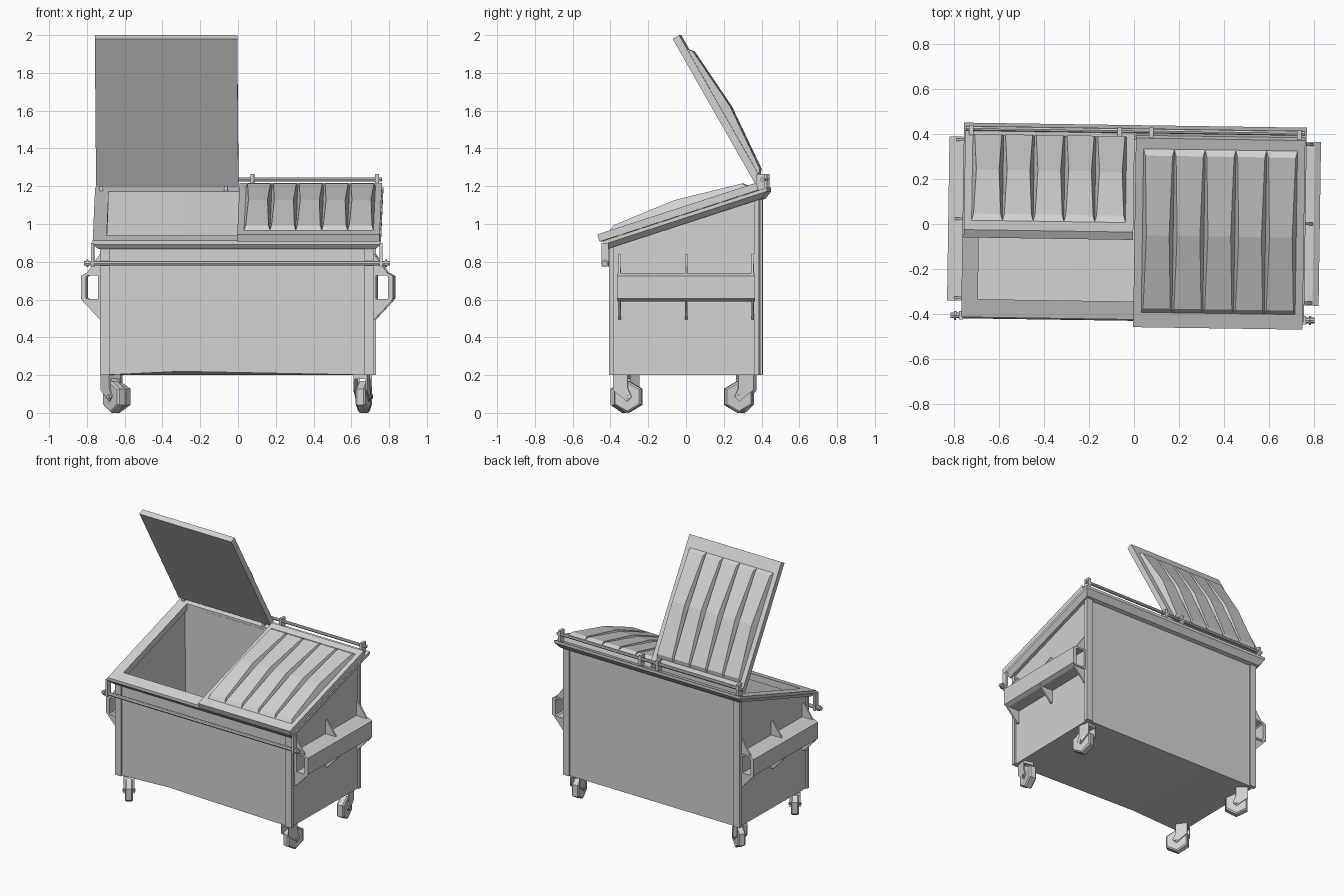
import bpy, bmesh, math
from mathutils import Vector, Matrix

if "Cube" in bpy.data.objects:
    bpy.data.objects.remove(bpy.data.objects["Cube"])

steel = bpy.data.materials.new("grey_steel")
steel.diffuse_color = (0.65, 0.65, 0.65, 1)
steel.use_nodes = True
steel.node_tree.nodes["Principled BSDF"].inputs["Base Color"].default_value = steel.diffuse_color
TURN = Matrix.Rotation(math.radians(-0.85), 4, 'Z')   # whole bin sits slightly askew


def finish(name, bm, matrix=Matrix()):
    bmesh.ops.transform(bm, matrix=TURN @ matrix, verts=bm.verts)
    bmesh.ops.recalc_face_normals(bm, faces=bm.faces)
    me = bpy.data.meshes.new(name)
    bm.to_mesh(me)
    bm.free()
    me.materials.append(steel)
    ob = bpy.data.objects.new(name, me)
    bpy.context.collection.objects.link(ob)
    return ob


def loft(bm, rings, cap=True, closed=False):
    """Skin between rings of equal point count."""
    vs = [[bm.verts.new(p) for p in r] for r in rings]
    n = len(vs[0])
    pairs = list(zip(vs, vs[1:])) + ([(vs[-1], vs[0])] if closed else [])
    for a, b in pairs:
        for i in range(n):
            bm.faces.new((a[i], a[(i + 1) % n], b[(i + 1) % n], b[i]))
    if cap:
        bm.faces.new(vs[0])
        bm.faces.new(vs[-1])


def box(bm, x0, x1, y0, y1, z0, z1, slope=0):
    """Box whose top can follow the rim slope."""
    q = [(x0, y0), (x1, y0), (x1, y1), (x0, y1)]
    top = [(x, y, top_z(y) + z1 if slope else z1) for x, y in q]
    loft(bm, [[(x, y, z0) for x, y in q], top])


def rod(bm, x0, x1, y, z, r, n=8):
    ring = [(y + r * math.cos(k * math.tau / n), z + r * math.sin(k * math.tau / n)) for k in range(n)]
    loft(bm, [[(x, a, b) for a, b in ring] for x in (x0, x1)])


def top_z(y):
    return 1.05 + 0.325 * y


# Open-topped body with a slightly buckled bottom edge
bm = bmesh.new()
X, Y = 0.712, 0.385
plan = [(-X, -Y), (-0.3, -Y), (X, -Y), (X, Y), (-0.3, Y), (-X, Y)]
low = [bm.verts.new((x, y, 0.22 if i == 1 else 0.2)) for i, (x, y) in enumerate(plan)]
high = [bm.verts.new((x, y, top_z(y) - 0.02)) for x, y in plan]
for i in range(6):
    j = (i + 1) % 6
    bm.faces.new((low[i], low[j], high[j], high[i]))
bm.faces.new((low[0], low[1], low[4], low[5]))
bm.faces.new((low[1], low[2], low[3], low[4]))
body = finish("bin_body", bm)
wall = body.modifiers.new("wall", 'SOLIDIFY')
wall.thickness, wall.offset = 0.012, -1

# Corner posts, L-shaped strips proud of the walls
bm = bmesh.new()
for sx in (-1, 1):
    for sy in (-1, 1):
        xs = sorted((sx * 0.675, sx * 0.724))
        ys = sorted((sy * 0.383, sy * 0.396))
        box(bm, *xs, *ys, 0.2, -0.04, slope=1)
        xs = sorted((sx * 0.711, sx * 0.724))
        ys = sorted((sy * 0.37, sy * 0.39))
        box(bm, *xs, *ys, 0.2, -0.04, slope=1)
finish("corner_posts", bm)

# Sloped rim frame, tapering in underneath
bm = bmesh.new()


def rim_ring(x, y0, y1, dz):
    return [(a, b, top_z(b) + dz) for a, b in ((-x, y0), (x, y0), (x, y1), (-x, y1))]


loft(bm, [rim_ring(0.69, -0.345, 0.375, 0), rim_ring(0.763, -0.425, 0.44, 0),
          rim_ring(0.763, -0.425, 0.44, -0.02), rim_ring(0.735, -0.405, 0.41, -0.05),
          rim_ring(0.69, -0.345, 0.375, -0.05)], cap=False, closed=True)
finish("rim", bm)

# Lids: plate plus five bulged panels, built flat (u runs along -y) then tilted
PROFILE = [(0.05, 0, 0), (0.075, 0.02, 0.008), (0.44, 0.047, 0.018), (0.79, 0.02, 0.008), (0.815, 0, 0)]


def lid(name, x0, x1, length, y, z, angle, px0):
    bm = bmesh.new()
    t = 0.04
    box(bm, x0, x1, -length, 0, 0, t)
    step = 0.137
    for k in range(5):
        a, b = px0 + k * step, px0 + (k + 1) * step
        rows = []
        for u, h, inset in PROFILE:
            rows.append([bm.verts.new((a, -u, t)), bm.verts.new((a + inset, -u, t + h)),
                         bm.verts.new((b - inset, -u, t + h)), bm.verts.new((b, -u, t))])
        for r, s in zip(rows, rows[1:]):
            for i in range(3):
                bm.faces.new((r[i], r[i + 1], s[i + 1], s[i]))
    bmesh.ops.remove_doubles(bm, verts=bm.verts, dist=1e-5)
    # drop end slivers of zero area
    bmesh.ops.dissolve_degenerate(bm, dist=1e-5, edges=bm.edges)
    m = Matrix.Translation((0, y, z)) @ Matrix.Rotation(angle, 4, 'X')
    finish(name, bm, m)


lid("closed_lid", 0.003, 0.757, 0.885, 0.395, 1.18, math.atan(0.325), 0.038)
lid("open_lid", -0.757, -0.003, 0.90, 0.375, 1.198, -math.radians(60.3), -0.723)

# Hinge rod with knuckles and end brackets
bm = bmesh.new()
rod(bm, -0.755, 0.755, 0.415, 1.235, 0.011)
for sx in (-1, 1):
    for c in (0.06, 0.72):
        x0, x1 = sorted((sx * c, sx * (c + 0.02)))
        box(bm, x0, x1, 0.385, 0.43, 1.17, 1.265)
finish("hinge", bm)

# Front lock bar hung on two brackets
bm = bmesh.new()
rod(bm, -0.81, 0.81, -0.418, 0.792, 0.013)
for sx in (-1, 1):
    x0, x1 = sorted((sx * 0.755, sx * 0.772))
    box(bm, x0, x1, -0.437, -0.398, 0.775, 0.9)
    x0, x1 = sorted((sx * 0.785, sx * 0.795))
    rod(bm, x0, x1, -0.418, 0.792, 0.02)
finish("lock_bar", bm)

# Fork pockets: hollow sleeves with triangular gussets
OUTER = [(0.712, 0.59), (0.80, 0.59), (0.827, 0.605), (0.827, 0.725), (0.80, 0.74), (0.712, 0.74)]
INNER = [(0.735, 0.602), (0.79, 0.602), (0.80, 0.61), (0.80, 0.72), (0.79, 0.728), (0.735, 0.728)]
for side, s in (("left", -1), ("right", 1)):
    bm = bmesh.new()
    y0, y1 = -0.352, 0.377
    loft(bm, [[(s * x, y, z) for x, z in prof] for prof, y in
              ((OUTER, y0), (OUTER, y1), (INNER, y1), (INNER, y0))], cap=False, closed=True)
    for yc in (-0.34, 0.012, 0.364):
        for tri in ([(0.71, 0.735), (0.80, 0.735), (0.727, 0.84), (0.71, 0.84)],
                    [(0.71, 0.595), (0.825, 0.6), (0.727, 0.495), (0.71, 0.495)]):
            loft(bm, [[(s * x, y, z) for x, z in tri] for y in (yc - 0.006, yc + 0.006)])
    finish(side + "_fork_pocket", bm)

# Casters: six-sided wheel in a trailing fork, each swivelled differently
FORK = [(-0.04, 0.2), (0.04, 0.2), (0.04, 0.13), (0.06, 0.085), (0.035, 0.06), (0.005, 0.085), (-0.04, 0.12)]
for name, px, py, dx, dy in (("front_left", -0.67, -0.31, 0.58, -0.81), ("back_left", -0.67, 0.31, 0.8, -0.6),
                             ("front_right", 0.66, -0.33, 0.2, 0.97), ("back_right", 0.66, 0.32, 0.2, -0.97)):
    bm = bmesh.new()
    for y0, y1 in ((-0.037, -0.029), (0.029, 0.037)):
        loft(bm, [[(x, y, z) for x, z in FORK] for y in (y0, y1)])
    box(bm, -0.04, 0.04, -0.036, 0.036, 0.18, 0.202)
    hexagon = [(math.sin(k * math.tau / 6), math.cos(k * math.tau / 6)) for k in range(6)]
    loft(bm, [[(0.035 + r * a, y, 0.085 + r * b) for a, b in hexagon]
              for y, r in ((-0.027, 0.075), (-0.018, 0.085), (0.018, 0.085), (0.027, 0.075))])
    loft(bm, [[(0.035 + 0.012 * a, y, 0.085 + 0.012 * b) for a, b in hexagon] for y in (-0.042, 0.042)])
    m = Matrix.Translation((px, py, 0)) @ Matrix.Rotation(math.atan2(dy, dx), 4, 'Z')
    finish(name + "_caster", bm, m)
